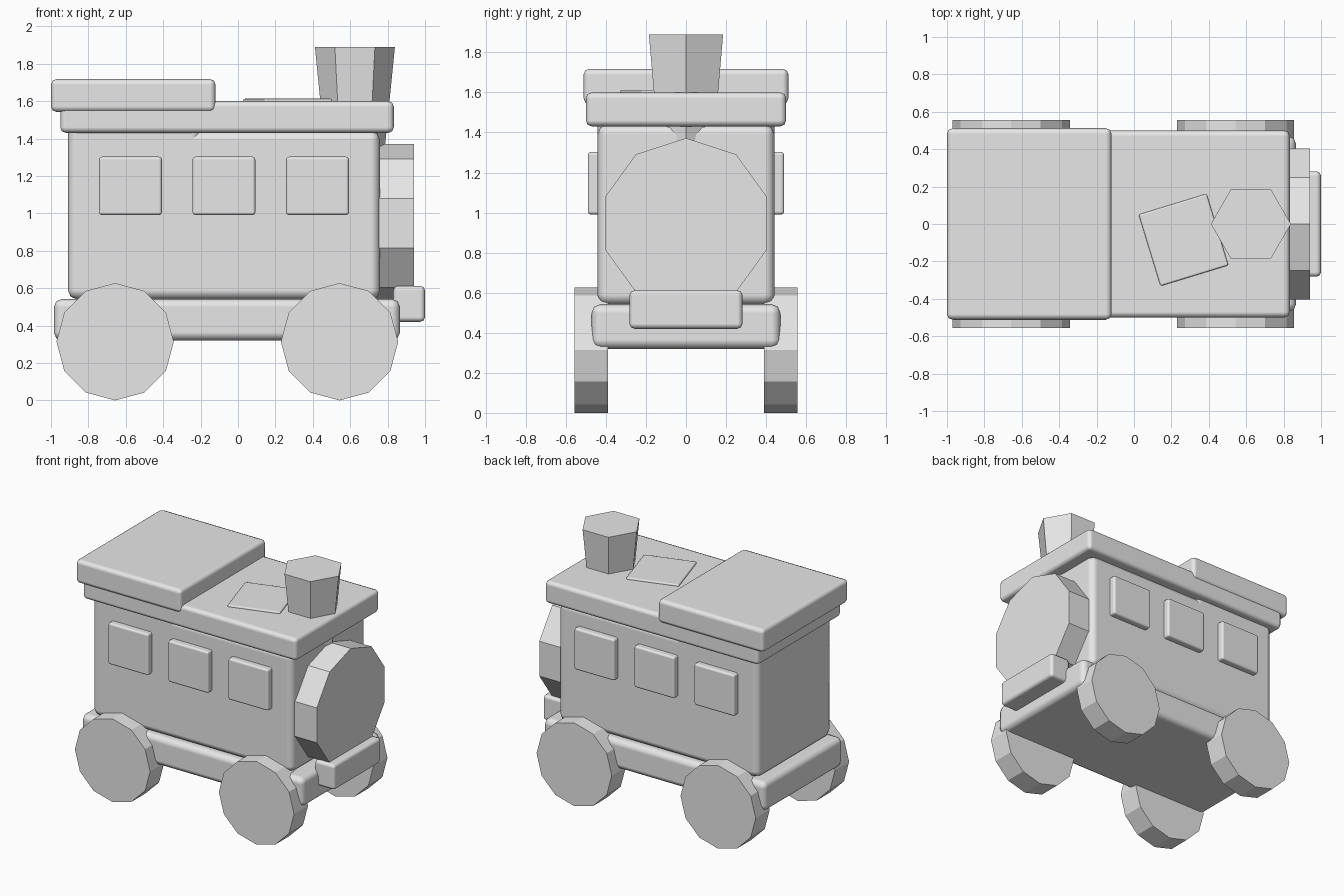
import bpy, bmesh, math
from mathutils import Matrix, Vector

if "Cube" in bpy.data.objects:
    bpy.data.objects.remove(bpy.data.objects["Cube"])

grey = bpy.data.materials.new("light_grey")
grey.diffuse_color = (0.8, 0.8, 0.8, 1.0)
grey.use_nodes = True
grey.node_tree.nodes["Principled BSDF"].inputs["Base Color"].default_value = grey.diffuse_color


def finish(name, bm):
    mesh = bpy.data.meshes.new(name)
    bm.to_mesh(mesh)
    bm.free()
    mesh.materials.append(grey)
    ob = bpy.data.objects.new(name, mesh)
    bpy.context.collection.objects.link(ob)
    return ob


def block(name, x, y, z, bevel, turn=0.0):
    """Soft-edged box spanning the given (low, high) ranges."""
    bm = bmesh.new()
    bmesh.ops.create_cube(bm, size=1)
    size = Vector([b - a for a, b in (x, y, z)])
    centre = Vector([(a + b) / 2 for a, b in (x, y, z)])
    bm.transform(Matrix.Diagonal(size).to_4x4())
    bm.transform(Matrix.Translation(centre) @ Matrix.Rotation(turn, 4, 'Z'))
    for f in bm.faces:
        f.smooth = True
    ob = finish(name, bm)
    mod = ob.modifiers.new("soft_edges", 'BEVEL')
    mod.width = bevel
    mod.segments = 2
    mod.harden_normals = True
    return ob


def drum(name, sides, r_low, r_high, depth, matrix):
    """Flat-faced prism or frustum along local z."""
    bm = bmesh.new()
    bmesh.ops.create_cone(bm, cap_ends=True, segments=sides,
                          radius1=r_low, radius2=r_high, depth=depth)
    bm.transform(matrix)
    return finish(name, bm)


# Chassis and front bumper
block("chassis", (-0.985, 0.867), (-0.472, 0.472), (0.32, 0.543), 0.045)
block("bumper", (0.83, 1.0), (-0.282, 0.282), (0.42, 0.612), 0.025)

# Carriage body, with a taller rear section reaching into the roof
block("body", (-0.91, 0.76), (-0.442, 0.442), (0.54, 1.44), 0.05)
block("rear_body", (-0.91, -0.2), (-0.442, 0.442), (0.7, 1.5), 0.05)

# Stepped roof and the low turned hatch on it
block("lower_roof", (-0.95, 0.833), (-0.5, 0.5), (1.43, 1.6), 0.03)
block("upper_roof", (-1.0, -0.12), (-0.512, 0.512), (1.542, 1.718), 0.03)
block("roof_hatch", (0.075, 0.455), (-0.285, 0.115), (1.5, 1.613), 0.01,
      math.radians(17))

# Raised windows on both sides
for side, label in ((-1, "left"), (1, "right")):
    for i, x in enumerate((-0.575, -0.075, 0.425)):
        ys = sorted((side * 0.40, side * 0.49))
        block(f"window_{label}_{i + 1}", (x - 0.168, x + 0.168), ys,
              (0.99, 1.303), 0.016)

# Round nose
drum("nose", 10, 0.425, 0.425, 0.44,
     Matrix.Translation((0.72, 0, 0.947)) @ Matrix.Rotation(math.pi / 2, 4, 'Y')
     @ Matrix.Rotation(math.pi / 2, 4, 'Z'))

# Flared chimney
drum("chimney", 6, 0.155, 0.214, 0.59,
     Matrix.Translation((0.625, 0, 1.595)) @ Matrix.Rotation(math.pi / 2, 4, 'Z'))

# Four wheels
for x, end in ((-0.657, "rear"), (0.543, "front")):
    for side, label in ((-1, "left"), (1, "right")):
        drum(f"wheel_{end}_{label}", 12, 0.3135, 0.3135, 0.167,
             Matrix.Translation((x, side * 0.4725, 0.3135))
             @ Matrix.Rotation(math.pi / 2, 4, 'X'))
